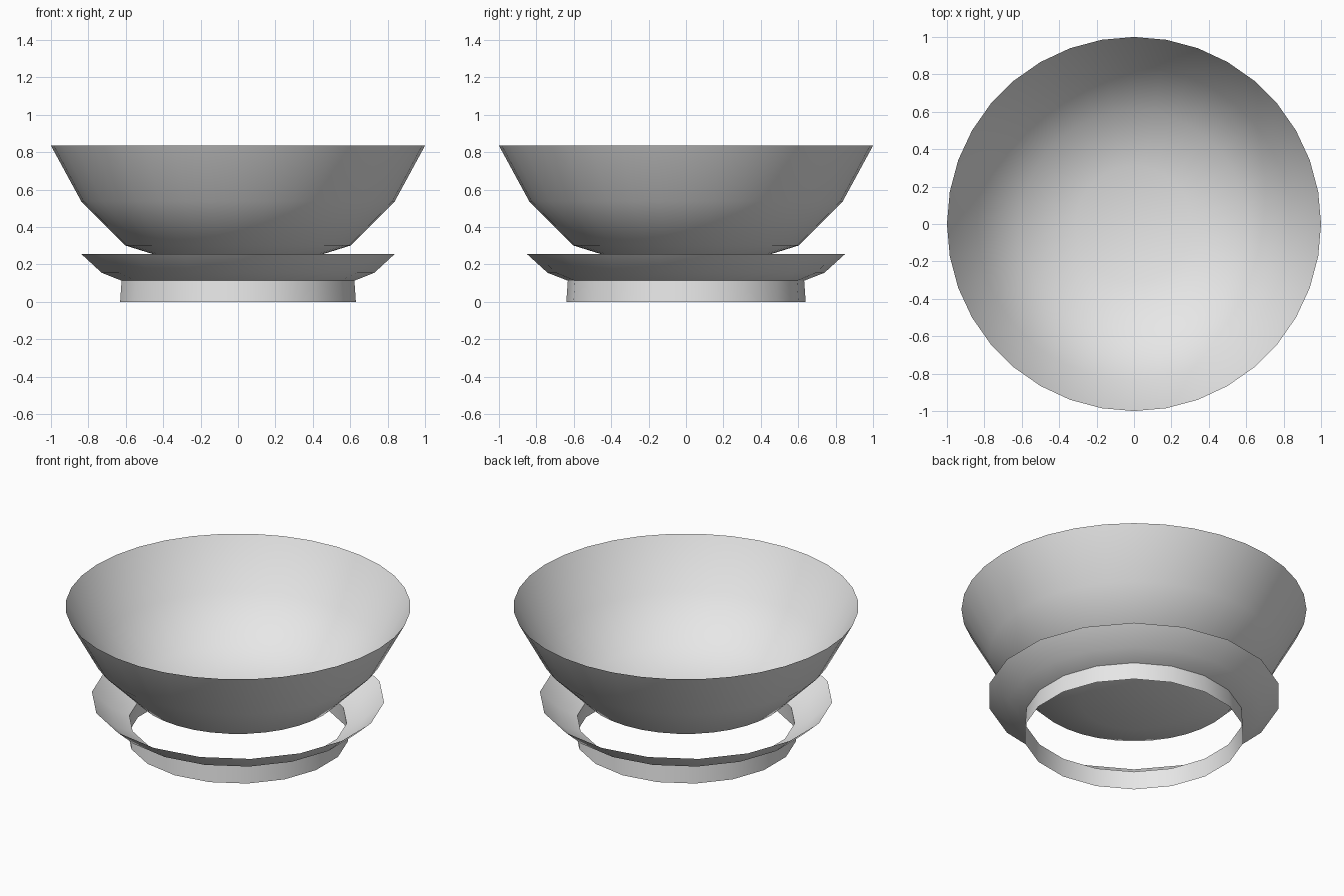
import bpy, bmesh, math

cube = bpy.data.objects.get("Cube")
if cube:
    bpy.data.objects.remove(cube)

grey = bpy.data.materials.new("plain_grey")
grey.use_nodes = True
colour = (0.8, 0.8, 0.8, 1)
grey.diffuse_color = colour
grey.node_tree.nodes["Principled BSDF"].inputs["Base Color"].default_value = colour


def lathe(name, profile, sides):
    """Revolve an open (radius, height) profile around z, starting on the -y axis."""
    bm = bmesh.new()
    verts = [bm.verts.new((0, -r, z)) for r, z in profile]
    edges = [bm.edges.new(pair) for pair in zip(verts, verts[1:])]
    bmesh.ops.spin(bm, geom=verts + edges, cent=(0, 0, 0), axis=(0, 0, 1),
                   angle=math.tau, steps=sides, use_duplicate=False)
    bmesh.ops.remove_doubles(bm, verts=bm.verts, dist=0.0005)
    bmesh.ops.recalc_face_normals(bm, faces=bm.faces)
    # Point every face away from the axis or downward
    if sum(f.normal.dot(f.calc_center_median()) - f.normal.z for f in bm.faces) < 0:
        bmesh.ops.reverse_faces(bm, faces=bm.faces)
    mesh = bpy.data.meshes.new(name)
    bm.to_mesh(mesh)
    bm.free()
    mesh.materials.append(grey)
    obj = bpy.data.objects.new(name, mesh)
    bpy.context.collection.objects.link(obj)
    bpy.ops.object.select_all(action="DESELECT")
    obj.select_set(True)
    bpy.context.view_layer.objects.active = obj
    bpy.ops.object.shade_smooth_by_angle(angle=math.radians(40))


# Thin open bowl with a closed bottom
lathe("bowl", [(0, 0.19), (0.31, 0.21), (0.605, 0.302), (0.838, 0.537), (1, 0.835)], 36)

# Open foot ring with a flared collar under the bowl
lathe("foot_ring", [(0.64, 0), (0.632, 0.113), (0.74, 0.155), (0.85, 0.255)], 18)
